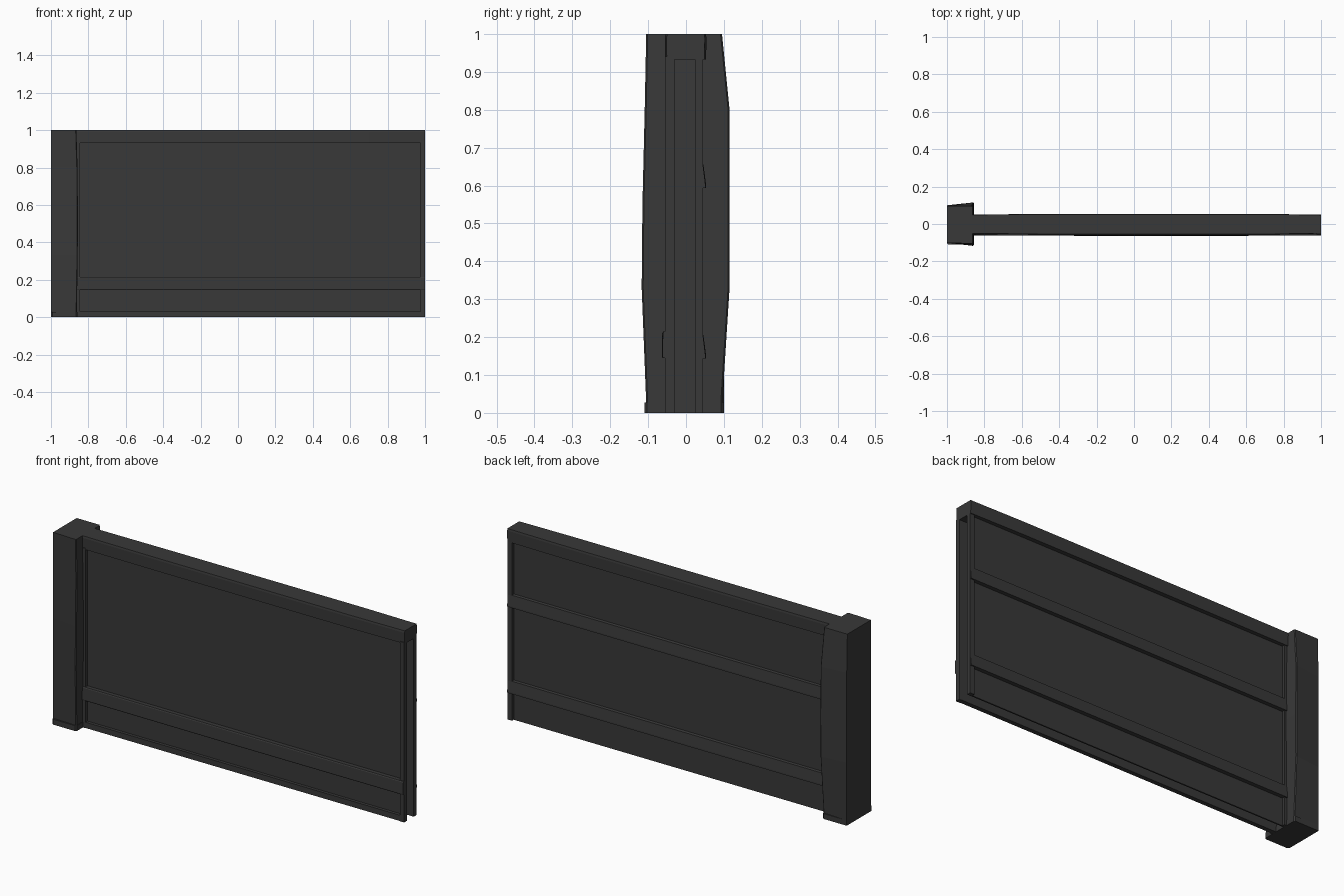
import bpy, bmesh

if "Cube" in bpy.data.objects:
    bpy.data.objects.remove(bpy.data.objects["Cube"])

mat = bpy.data.materials.new("dark_grey")
mat.diffuse_color = (0.04, 0.04, 0.04, 1)
mat.use_nodes = True
mat.node_tree.nodes["Principled BSDF"].inputs["Base Color"].default_value = mat.diffuse_color


def loft(name, rings):
    """Skin a list of equal-length closed rings and cap both ends."""
    bm = bmesh.new()
    loops = [[bm.verts.new(p) for p in ring] for ring in rings]
    n = len(loops[0])
    for a, b in zip(loops, loops[1:]):
        for i in range(n):
            j = (i + 1) % n
            bm.faces.new((a[i], a[j], b[j], b[i]))
    bm.faces.new(loops[0][::-1])
    bm.faces.new(loops[-1])
    bmesh.ops.recalc_face_normals(bm, faces=bm.faces)
    me = bpy.data.meshes.new(name)
    bm.to_mesh(me)
    bm.free()
    me.materials.append(mat)
    ob = bpy.data.objects.new(name, me)
    bpy.context.collection.objects.link(ob)
    return ob


def box(name, x0, x1, y0, y1, z0, z1):
    ring = [(x0, y0), (x1, y0), (x1, y1), (x0, y1)]
    return loft(name, [[(x, y, z) for x, y in ring] for z in (z0, z1)])


def extrude_x(name, profile, stations):
    """Run a (y, z) profile along x; each station is (x, y scale)."""
    return loft(name, [[(x, y * s, z) for y, z in profile] for x, s in stations])


# Post: flat outer face, inner edge swelling towards mid height
levels = [(0.0, -0.104, 0.094, -0.862), (0.33, -0.117, 0.115, -0.857),
          (0.55, -0.115, 0.115, -0.856), (0.8, -0.109, 0.115, -0.858),
          (1.0, -0.105, 0.095, -0.864)]
rings = []
c = 0.004
for z, y0, y1, x in levels:
    rings.append([(-1, -0.1, z), (x - c, y0, z), (x, y0 + c, z),
                  (x, y1 - c, z), (x - c, y1, z), (-1, 0.1 if z < 1 else 0.095, z)])
loft("post", rings)

# Foot band around the post, with clipped corners
b = 0.007
foot = [(-1, -0.11 + b), (-1 + b, -0.11), (-0.859 - b, -0.11), (-0.859, -0.11 + b),
        (-0.859, 0.1 - b), (-0.859 - b, 0.1), (-1 + b, 0.1), (-1, 0.1 - b)]
loft("post_foot", [[(x, y, z) for x, y in foot] for z in (0.0, 0.028)])

# Two thin infill sheets with a hollow between, open at the bottom
box("front_sheet", -0.87, 0.99, -0.037, -0.03, 0.0, 0.95)
box("back_sheet", -0.87, 0.99, 0.024, 0.031, 0.0, 0.95)

# Upright strips on both sides, at both ends
for side, y0, y1 in (("front", -0.055, -0.031), ("back", 0.024, 0.045)):
    for end, x0, x1 in (("left", -0.868, -0.845), ("right", 0.975, 1.0)):
        box(f"{side}_{end}_upright", x0, x1, y0, y1, 0.0, 0.94)
# Front bottom strip
box("front_bottom_strip", -0.85, 0.98, -0.053, -0.031, 0.0, 0.03)

# Top rail, slightly swollen along its length
stations = [(-0.87, 0.94), (-0.4, 1.0), (0.7, 1.0), (1.0, 0.92)]
top = [(-0.055, 0.932), (0.053, 0.932), (0.054, 0.99), (0.052, 1.0), (-0.054, 1.0), (-0.056, 0.99)]
extrude_x("top_rail", top, stations)

# Front cross rail
front = [(-0.033, 0.145), (-0.062, 0.145), (-0.064, 0.15), (-0.063, 0.21), (-0.06, 0.215), (-0.033, 0.215)]
extrude_x("front_cross_rail", front, [(-0.868, 0.95), (0.0, 1.0), (0.999, 0.97)])

# Back cross rails with outward-sloping faces
for name, z in (("back_lower_rail", 0.143), ("back_upper_rail", 0.593)):
    prof = [(0.027, z), (0.053, z), (0.053, z + 0.008), (0.046, z + 0.063), (0.027, z + 0.066)]
    extrude_x(name, prof, [(-0.868, 0.97), (0.0, 1.0), (0.999, 0.97)])
